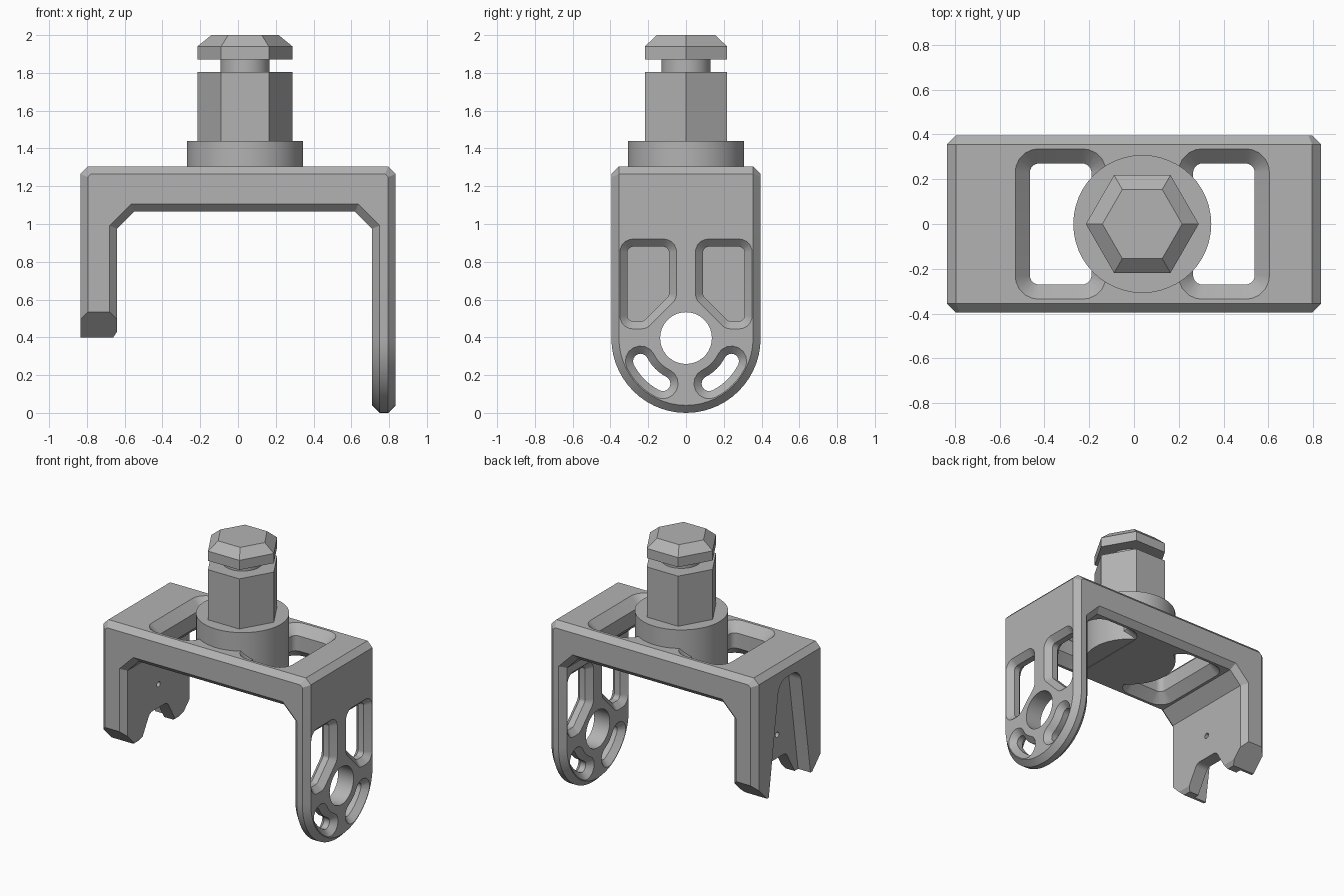
import bpy, bmesh, math
from mathutils import Vector

cube = bpy.data.objects.get("Cube")
if cube:
    bpy.data.objects.remove(cube, do_unlink=True)

grey = bpy.data.materials.new("plain_grey")
grey.use_nodes = True
COLOUR = (0.45, 0.45, 0.45, 1)
grey.diffuse_color = COLOUR
grey.node_tree.nodes["Principled BSDF"].inputs["Base Color"].default_value = COLOUR


def arc(cx, cy, r, a0, a1, n):
    """Points along an arc, angles in degrees."""
    steps = [math.radians(a0 + (a1 - a0) * i / n) for i in range(n + 1)]
    return [Vector((cx + r * math.cos(a), cy + r * math.sin(a))) for a in steps]


def rounded(points, r, n=5):
    """Polygon with every corner rounded by radius r."""
    pts = [Vector(p) for p in points]
    out = []
    for i, p in enumerate(pts):
        a = (pts[i - 1] - p).normalized()
        b = (pts[(i + 1) % len(pts)] - p).normalized()
        half = a.angle(b) / 2
        centre = p + (a + b).normalized() * r / math.sin(half)
        start = p + a * r / math.tan(half) - centre
        end = p + b * r / math.tan(half) - centre
        out += [centre + start.lerp(end, k / n).normalized() * r for k in range(n + 1)]
    return out


def inset(points, d):
    """Mitred inward offset of a counter-clockwise polygon."""
    out = []
    for i, p in enumerate(points):
        e1 = (p - points[i - 1]).normalized()
        e2 = (points[(i + 1) % len(points)] - p).normalized()
        n1, n2 = Vector((-e1.y, e1.x)), Vector((-e2.y, e2.x))
        out.append(p + (n1 + n2) * d / (1 + n1.dot(n2)))
    return out


def loft(name, outline, axis, layers):
    """Stack inset copies of an outline along an axis; layers are (position, inset)."""
    pts = [Vector(p) for p in outline]
    if sum(pts[i - 1].cross(p) for i, p in enumerate(pts)) < 0:
        pts.reverse()
    bm = bmesh.new()
    rings = []
    for pos, d in layers:
        ring = []
        for u, v in inset(pts, d):
            co = {"x": (pos, u, v), "y": (u, pos, v), "z": (u, v, pos)}[axis]
            ring.append(bm.verts.new(co))
        rings.append(ring)
    for low, high in zip(rings, rings[1:]):
        for i in range(len(pts)):
            bm.faces.new((low[i - 1], low[i], high[i], high[i - 1]))
    bm.faces.new(rings[0])
    bm.faces.new(rings[-1])
    bmesh.ops.recalc_face_normals(bm, faces=bm.faces)
    mesh = bpy.data.meshes.new(name)
    bm.to_mesh(mesh)
    bm.free()
    mesh.materials.append(grey)
    ob = bpy.data.objects.new(name, mesh)
    bpy.context.collection.objects.link(ob)
    return ob


def chamfered(name, outline, axis, lo, hi, c):
    return loft(name, outline, axis, [(lo, c), (lo + c, 0), (hi - c, 0), (hi, c)])


def opening(outline, axis, lo, hi, c):
    """Cutter for a hole that flares outward at both faces."""
    e = 0.01
    return loft("cutter", outline, axis,
                [(lo - e, -c - e), (lo + c, 0), (hi - c, 0), (hi + e, -c - e)])


def straight(outline, axis, lo, hi):
    return loft("cutter", outline, axis, [(lo, 0), (hi, 0)])


def boolean(target, tool, operation):
    mod = target.modifiers.new("bool", "BOOLEAN")
    mod.object, mod.operation, mod.solver = tool, operation, "EXACT"
    bpy.context.view_layer.objects.active = target
    bpy.ops.object.modifier_apply(modifier=mod.name)
    bpy.data.objects.remove(tool, do_unlink=True)


def mirrored(points, s, centre=0):
    return [(centre + s * (p[0] - centre), p[1]) for p in points]


HALF, W, TOP, UNDER, C = 0.835, 0.395, 1.305, 1.065, 0.04
LEG_IN = 0.71
AXIS_X = 0.037
HOLE_Z = 0.396

# Bridge with the short leg and the corner gussets
profile = [(-HALF, 0.4), (-0.66, 0.4), (-0.64, 0.43), (-0.64, 0.975), (-0.55, UNDER),
           (0.62, UNDER), (LEG_IN, 0.975), (LEG_IN, 0.93), (HALF, 0.93),
           (HALF, TOP - C), (HALF - C, TOP), (C - HALF, TOP), (-HALF, TOP - C)]
bracket = chamfered("bracket", profile, "y", -W, W, C)

# Long leg with rounded end
leg_outline = arc(0, W, W, 180, 360, 28) + [Vector((W, 1.2)), Vector((-W, 1.2))]
boolean(bracket, chamfered("long_leg", leg_outline, "x", LEG_IN, HALF, C), "UNION")

# Leg openings: pivot hole, upper windows, curved slots
cutters = [straight(arc(0, HOLE_Z, 0.137, 0, 350, 35), "x", 0.6, 0.9)]
window = rounded([(0.09, 0.88), (0.09, 0.62), (0.225, 0.485), (0.31, 0.485), (0.31, 0.88)], 0.03)
R, HW, A0, A1 = 0.27, 0.04, -63, -27


def cap(angle, start):
    t = math.radians(angle)
    return arc(R * math.cos(t), HOLE_Z + R * math.sin(t), HW, start, start + 180, 8)


slot = (arc(0, HOLE_Z, R + HW, A0, A1, 6)[1:-1] + cap(A1, A1)
        + arc(0, HOLE_Z, R - HW, A1, A0, 6)[1:-1] + cap(A0, A0 + 180))
for s in (-1, 1):
    for shape in (window, slot):
        cutters.append(opening(mirrored(shape, s), "x", LEG_IN, HALF, C))

# Bridge windows either side of the stem
top_window = rounded([(-0.465, -0.27), (-0.19, -0.27), (-0.19, 0.27), (-0.465, 0.27)], 0.04)
for s in (-1, 1):
    cutters.append(opening(mirrored(top_window, s, AXIS_X), "z", UNDER, TOP, 0.065))

# Short leg: clipped corners, tapered outer groove, end notch, pin hole
for s in (-1, 1):
    corner = [(W + 0.05, 0.585), (W - 0.185, 0.35), (W + 0.05, 0.35)]
    cutters.append(straight(mirrored(corner, s), "x", -0.9, -0.55))
groove = rounded([(-0.285, 0.1), (0.285, 0.1), (0.12, 1.2), (-0.12, 1.2)], 0.1)
cutters.append(straight(groove, "x", -0.9, -0.735))
notch = rounded([(-0.27, 0.28), (0.27, 0.28), (0.1, 0.57), (-0.1, 0.57)], 0.05)
cutters.append(straight(notch, "x", -0.9, -0.55))
cutters.append(straight(arc(0, 0.74, 0.02, 0, 330, 11), "x", -0.9, -0.55))
for tool in cutters:
    boolean(bracket, tool, "DIFFERENCE")

# Stem: flange, hexagonal shaft, neck and bevelled cap
circle = lambda r, n: arc(AXIS_X, 0, r, 0, 360 - 360 / n, n - 1)
hexagon = circle(0.252, 6)
parts = [
    bracket,
    loft("stem_flange", circle(0.308, 48), "z", [(UNDER + 0.002, 0), (1.44, 0)]),
    loft("hex_shaft", hexagon, "z", [(1.43, 0), (1.805, 0)]),
    loft("stem_neck", circle(0.13, 32), "z", [(1.8, 0), (1.88, 0)]),
    loft("hex_cap", hexagon, "z", [(1.87, 0), (1.94, 0), (2.0, 0.064)]),
]

bpy.ops.object.select_all(action="DESELECT")
for ob in parts:
    ob.select_set(True)
bpy.context.view_layer.objects.active = bracket
bpy.ops.object.shade_smooth_by_angle(angle=math.radians(25))
